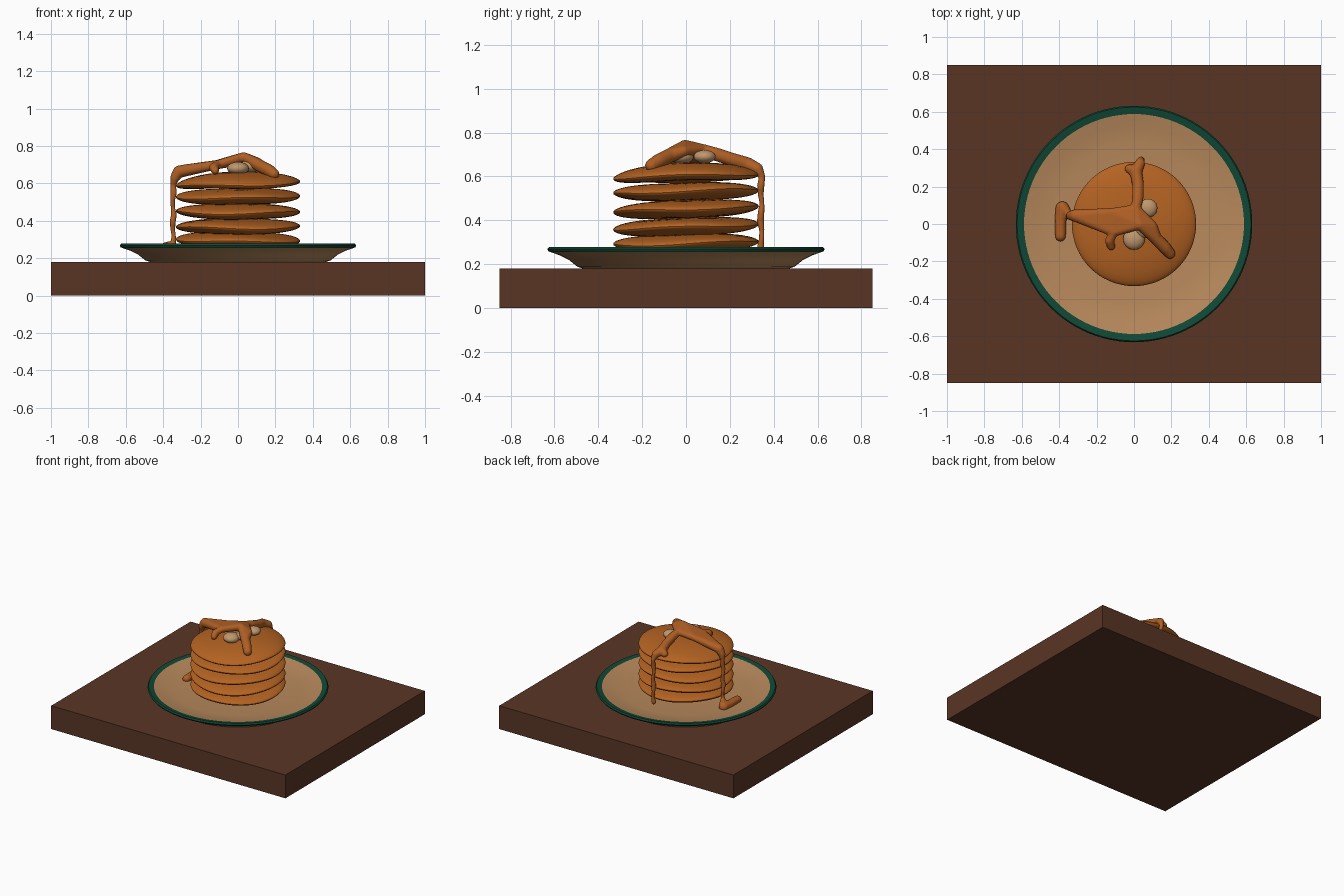
import bpy, bmesh, math
from mathutils import Matrix, Vector

if "Cube" in bpy.data.objects:
    bpy.data.objects.remove(bpy.data.objects["Cube"])


def material(name, r, g, b):
    mat = bpy.data.materials.new(name)
    mat.use_nodes = True
    mat.diffuse_color = (r, g, b, 1)
    mat.node_tree.nodes["Principled BSDF"].inputs["Base Color"].default_value = (r, g, b, 1)
    return mat


wood = material("dark wood", 0.1, 0.036, 0.018)
tan = material("tan glaze", 0.48, 0.25, 0.107)
green = material("green rim", 0.005, 0.065, 0.036)
batter = material("golden batter", 0.46, 0.125, 0.016)
syrup_brown = material("amber syrup", 0.43, 0.115, 0.018)
butter_cream = material("butter", 0.52, 0.31, 0.155)


def finish(bm, name, *materials, smooth=True):
    """Turn a bmesh into a linked object."""
    mesh = bpy.data.meshes.new(name)
    bmesh.ops.recalc_face_normals(bm, faces=bm.faces)
    bm.to_mesh(mesh)
    bm.free()
    for mat in materials:
        mesh.materials.append(mat)
    obj = bpy.data.objects.new(name, mesh)
    bpy.context.collection.objects.link(obj)
    if smooth:
        bpy.ops.object.select_all(action="DESELECT")
        obj.select_set(True)
        bpy.context.view_layer.objects.active = obj
        bpy.ops.object.shade_smooth_by_angle(angle=math.radians(40))
    return obj


def lathe(profile, steps=64):
    """Revolve an (r, z) profile around the vertical axis."""
    bm = bmesh.new()
    verts = [bm.verts.new((r, 0, z)) for r, z in profile]
    edges = [bm.edges.new(pair) for pair in zip(verts, verts[1:])]
    bmesh.ops.spin(bm, geom=verts + edges, cent=(0, 0, 0), axis=(0, 0, 1),
                   angle=math.tau, steps=steps)
    bmesh.ops.remove_doubles(bm, verts=bm.verts, dist=0.0001)
    return bm


# Wooden board
bm = bmesh.new()
bmesh.ops.create_cube(bm, size=1)
bmesh.ops.transform(bm, verts=bm.verts,
                    matrix=Matrix.Translation((0, 0, 0.09)) @ Matrix.Diagonal((2, 1.7, 0.18, 1)))
finish(bm, "wooden_board", wood, smooth=False)

# Plate with a painted rim
bm = lathe([(0, 0.18), (0.47, 0.18), (0.495, 0.188), (0.535, 0.22), (0.575, 0.24),
            (0.627, 0.258), (0.632, 0.268), (0.625, 0.278), (0.588, 0.272),
            (0.53, 0.256), (0.42, 0.242), (0, 0.24)], 96)
for face in bm.faces:
    centre = face.calc_center_median()
    if centre.z > 0.26 and centre.xy.length > 0.59:
        face.material_index = 1
finish(bm, "plate", tan, green)

# Stack of wobbly pancakes
RADIUS, HALF = 0.332, 0.041
for i, height in enumerate((0.297, 0.37, 0.45, 0.53, 0.61)):
    turns = [math.pi * k / 24 - math.pi / 2 for k in range(25)]
    bm = lathe([(RADIUS * max(math.cos(t), 0) ** 0.7, HALF * math.sin(t)) for t in turns])
    for v in bm.verts:
        angle, reach = math.atan2(v.co.y, v.co.x), v.co.xy.length / RADIUS
        v.co.z += reach * (0.011 * math.sin(angle - 0.4 + i * 0.25)
                           + 0.005 * math.sin(3 * angle + i * 2) * reach)
        if i == 4:
            v.co.z += 0.012 - 0.024 * reach ** 2
    pancake = finish(bm, f"pancake_{i + 1}", batter)
    pancake.location.z = height

# Butter lumps
bm = bmesh.new()
for x, y, z, size in ((0, -0.08, 0.68, 0.058), (0.075, 0.085, 0.69, 0.05), (0.06, -0.02, 0.69, 0.055)):
    bmesh.ops.create_uvsphere(bm, u_segments=24, v_segments=14, radius=size,
                              matrix=Matrix.Translation((x, y, z)) @ Matrix.Diagonal((1, 1, 0.6, 1)))
finish(bm, "butter_lumps", butter_cream)

# Syrup: hulls stretched over balls, fused into one skin
ball = bmesh.new()
bmesh.ops.create_icosphere(ball, subdivisions=2, radius=1)
ball_points = [v.co.copy() for v in ball.verts]
ball.free()


def hull(bm, balls):
    """Wrap one convex skin around a group of (x, y, z, radius) balls."""
    made = [bm.verts.new(Vector((x, y, z)) + p * r) for x, y, z, r in balls for p in ball_points]
    bmesh.ops.convex_hull(bm, input=made)
    loose = [v for v in bm.verts if not v.link_faces]
    bmesh.ops.delete(bm, geom=loose, context="VERTS")


def chain(bm, balls):
    for pair in zip(balls, balls[1:]):
        hull(bm, pair)


def drip(x, y, top, bottom):
    """Thin run of syrup with uneven thickness."""
    count = 8
    return [(x + 0.004 * math.sin(k * 2), y + 0.004 * math.cos(k * 2),
             top + (bottom - top) * k / count, 0.015 + 0.003 * math.sin(k * 1.7))
            for k in range(count + 1)]


bm = bmesh.new()
peak = (0.03, -0.005, 0.742, 0.026)
back_hub = (0.01, 0.08, 0.722, 0.026)
left_hub = (-0.12, 0.062, 0.7, 0.024)
front_hub = (-0.11, -0.045, 0.7, 0.024)
right_hub = (0.1, -0.01, 0.715, 0.026)
right_bend = (0.115, -0.075, 0.695, 0.034)
left_edge = (-0.315, 0.045, 0.663, 0.034)
back_bend = (0.01, 0.28, 0.655, 0.034)
back_edge = (0.032, 0.325, 0.635, 0.028)
hull(bm, [peak, back_hub, left_hub, front_hub])
hull(bm, [left_hub, front_hub, left_edge])
hull(bm, [peak, back_hub, right_hub])
hull(bm, [peak, right_hub, right_bend])
chain(bm, [front_hub, (-0.13, -0.09, 0.685, 0.026), (-0.122, -0.12, 0.668, 0.022)])
chain(bm, [right_bend, (0.165, -0.125, 0.67, 0.034), (0.193, -0.158, 0.65, 0.03)])
chain(bm, [back_hub, (0.02, 0.14, 0.7, 0.032), (0.022, 0.21, 0.677, 0.032), back_bend, back_edge])
chain(bm, [back_bend, (-0.025, 0.295, 0.64, 0.025)])
chain(bm, [back_edge] + drip(0.038, 0.343, 0.6, 0.27))
chain(bm, [left_edge, (-0.338, 0.045, 0.63, 0.026)] + drip(-0.347, 0.045, 0.59, 0.275))
chain(bm, [(-0.347, 0.05, 0.275, 0.018), (-0.383, 0.085, 0.25, 0.038),
           (-0.393, 0.02, 0.25, 0.032), (-0.393, -0.065, 0.25, 0.03)])
syrup = finish(bm, "syrup", syrup_brown)
remesh = syrup.modifiers.new("fuse", "REMESH")
remesh.mode = "VOXEL"
remesh.voxel_size = 0.006
remesh.use_smooth_shade = True
soften = syrup.modifiers.new("soften", "SMOOTH")
soften.factor = 0.5
soften.iterations = 6
